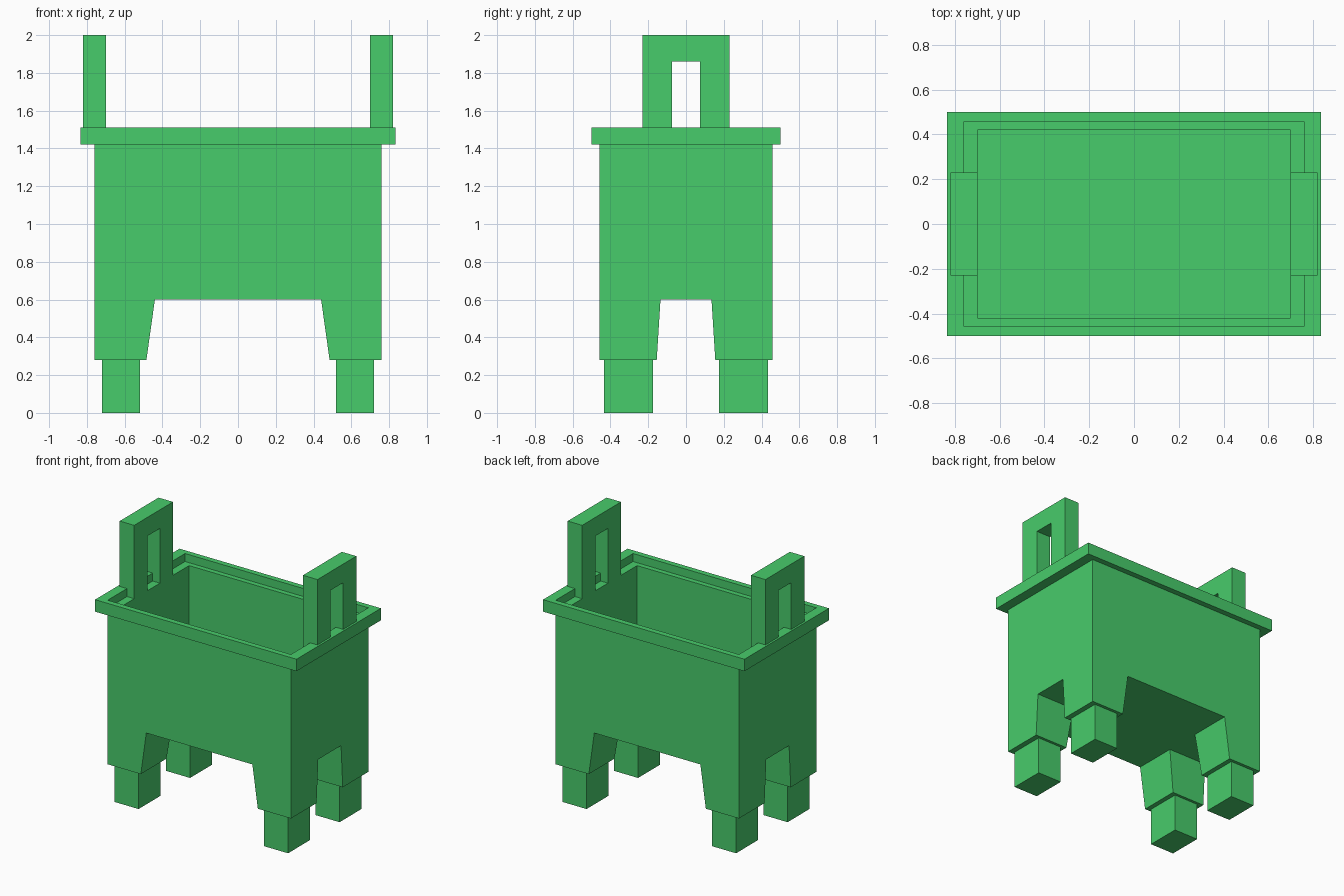
import bpy, bmesh
from mathutils import Vector

cube = bpy.data.objects.get("Cube")
if cube:
    bpy.data.objects.remove(cube, do_unlink=True)

green = bpy.data.materials.new("jade green")
green.use_nodes = True
colour = (0.064, 0.604, 0.147, 1)
green.diffuse_color = colour
green.node_tree.nodes["Principled BSDF"].inputs["Base Color"].default_value = colour

BODY_X, BODY_Y = 0.76, 0.458      # outer half sizes of the vessel
FLOOR, LEDGE = 0.6, 1.45          # underside and top of the vessel wall


def finish(bm, name):
    bmesh.ops.recalc_face_normals(bm, faces=bm.faces)
    mesh = bpy.data.meshes.new(name)
    bm.to_mesh(mesh)
    bm.free()
    mesh.materials.append(green)
    obj = bpy.data.objects.new(name, mesh)
    bpy.context.collection.objects.link(obj)
    return obj


def add_box(bm, lo, hi):
    lo, hi = Vector(lo), Vector(hi)
    verts = bmesh.ops.create_cube(bm, size=1)["verts"]
    bmesh.ops.scale(bm, vec=hi - lo, verts=verts)
    bmesh.ops.translate(bm, vec=(lo + hi) / 2, verts=verts)


def mirror(obj, axes):
    mod = obj.modifiers.new("mirror", 'MIRROR')
    mod.use_axis = axes
    mod.use_clip = False
    mod.use_mirror_merge = False


# Vessel: box cut into a grid so its corners can be drawn down as tapered legs
bm = bmesh.new()
add_box(bm, (-BODY_X, -BODY_Y, FLOOR), (BODY_X, BODY_Y, LEDGE))
for side in (-1, 1):
    for cut in ((0.44 * side, 0, 0), (0, 0.135 * side, 0)):
        bmesh.ops.bisect_plane(bm, geom=bm.verts[:] + bm.edges[:] + bm.faces[:],
                               plane_co=cut, plane_no=Vector(cut).normalized())
bm.normal_update()
corners = []
for f in bm.faces:
    c = f.calc_center_median()
    if f.normal.z < -0.9 and abs(c.x) > 0.44 and abs(c.y) > 0.135:
        corners.append(f)
for f in bmesh.ops.extrude_discrete_faces(bm, faces=corners)["faces"]:
    for v in f.verts:
        v.co.z = 0.28
        if abs(v.co.x) < 0.5:
            v.co.x *= 0.485 / 0.44
        if abs(v.co.y) < 0.2:
            v.co.y *= 0.155 / 0.135

# Cavity: inset the top and sink it
bm.normal_update()
top = [f for f in bm.faces if f.normal.z > 0.9 and f.calc_center_median().z > 1]
bmesh.ops.inset_region(bm, faces=top, thickness=0.038, use_even_offset=True)
inner = {v for f in top for v in f.verts}
bmesh.ops.scale(bm, vec=(0.70 / (BODY_X - 0.038), 1, 1), verts=list(inner))
sunk = bmesh.ops.extrude_face_region(bm, geom=top)["geom"]
bmesh.ops.delete(bm, geom=[f for f in top if f.is_valid], context='FACES_ONLY')
for v in sunk:
    if isinstance(v, bmesh.types.BMVert):
        v.co.z = FLOOR + 0.06
bmesh.ops.dissolve_limit(bm, angle_limit=0.01, verts=bm.verts, edges=bm.edges)
finish(bm, "vessel_body")

# Rim: a square band swept round the vessel mouth
bm = bmesh.new()
loops = []
for x, y, z in ((BODY_X, BODY_Y, 1.42), (0.835, 0.5, 1.42),
                (0.835, 0.5, 1.51), (BODY_X, BODY_Y, 1.51)):
    loops.append([bm.verts.new((x * sx, y * sy, z))
                  for sx, sy in ((-1, -1), (1, -1), (1, 1), (-1, 1))])
for a, b in zip(loops, loops[1:] + loops[:1]):
    for i in range(4):
        j = (i + 1) % 4
        bm.faces.new((a[i], a[j], b[j], b[i]))
finish(bm, "rim")

# Handles: upright arches standing on the ledge at each end
bm = bmesh.new()
profile = [(-0.23, LEDGE), (-0.23, 2), (0.23, 2), (0.23, LEDGE),
           (0.075, LEDGE), (0.075, 1.86), (-0.075, 1.86), (-0.075, LEDGE)]
arch = bm.faces.new([bm.verts.new((0.70, y, z)) for y, z in profile])
new = bmesh.ops.extrude_face_region(bm, geom=[arch], use_keep_orig=True)["geom"]
bmesh.ops.translate(bm, vec=(0.12, 0, 0),
                    verts=[v for v in new if isinstance(v, bmesh.types.BMVert)])
mirror(finish(bm, "handles"), (True, False, False))

# Feet: narrower blocks under the tapered legs
bm = bmesh.new()
add_box(bm, (0.52, 0.175, 0), (0.72, 0.435, 0.28))
mirror(finish(bm, "feet"), (True, True, False))
